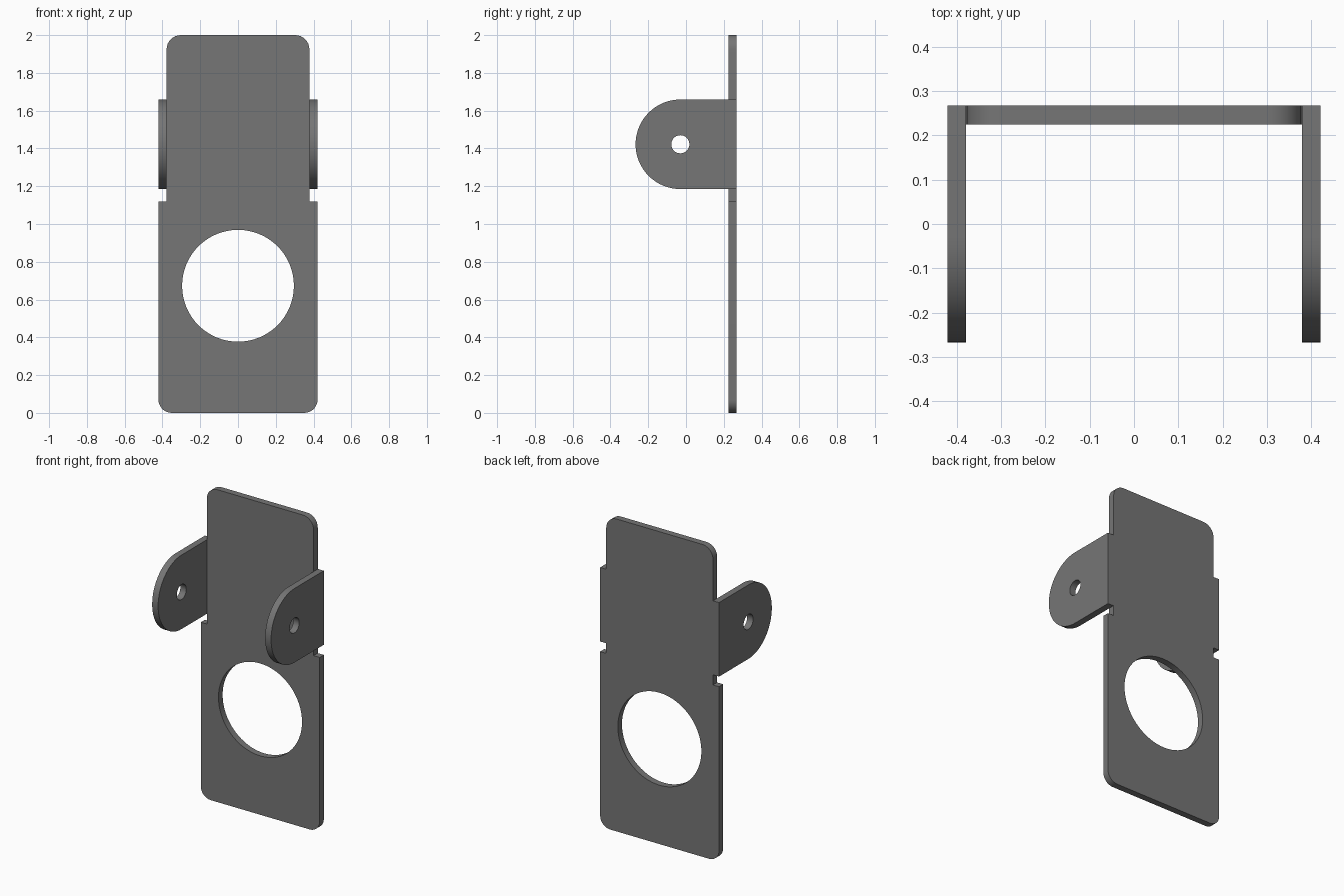
import bpy, bmesh
from math import sin, cos, radians
from mathutils import Vector

if "Cube" in bpy.data.objects:
    bpy.data.objects.remove(bpy.data.objects["Cube"])

T = 0.042         # sheet thickness
BACK = 0.267      # rear face of the plate

# Dark grey metal
metal = bpy.data.materials.new("dark_metal")
metal.diffuse_color = (0.18, 0.18, 0.18, 1)
metal.use_nodes = True
metal.node_tree.nodes["Principled BSDF"].inputs["Base Color"].default_value = metal.diffuse_color


def arc(cx, cy, r, a0, a1, n):
    """Points along an arc, angles in degrees."""
    return [(cx + r * cos(radians(a0 + (a1 - a0) * i / n)),
             cy + r * sin(radians(a0 + (a1 - a0) * i / n))) for i in range(n + 1)]


def circle(cx, cy, r, n):
    return arc(cx, cy, r, 0, 360, n)[:-1]


def sheet(name, loops, place, direction):
    """Fill an outline with holes and give it thickness along direction."""
    bm = bmesh.new()
    edges = []
    for loop in loops:
        vs = [bm.verts.new(place(*p)) for p in loop]
        edges += [bm.edges.new((vs[i - 1], vs[i])) for i in range(len(vs))]
    bmesh.ops.triangle_fill(bm, use_beauty=True, use_dissolve=False, edges=edges)
    ext = bmesh.ops.extrude_face_region(bm, geom=bm.faces[:], use_keep_orig=True)
    moved = [g for g in ext["geom"] if isinstance(g, bmesh.types.BMVert)]
    bmesh.ops.translate(bm, verts=moved, vec=Vector(direction) * T)
    bmesh.ops.recalc_face_normals(bm, faces=bm.faces[:])
    me = bpy.data.meshes.new(name)
    bm.to_mesh(me)
    bm.free()
    me.materials.append(metal)
    ob = bpy.data.objects.new(name, me)
    bpy.context.collection.objects.link(ob)
    bpy.ops.object.select_all(action='DESELECT')
    ob.select_set(True)
    bpy.context.view_layer.objects.active = ob
    bpy.ops.object.shade_smooth_by_angle(angle=radians(30))
    return ob


# Back plate: wide lower half, relief notches, narrower top, large round hole
half = (arc(0.351, 0.07, 0.07, -90, 0, 8)
        + [(0.421, 1.12), (0.378, 1.12), (0.378, 1.186), (0.378, 1.658)]
        + arc(0.303, 1.925, 0.075, 0, 90, 8))
outline = half + [(-x, z) for x, z in reversed(half)]
sheet("back_plate", [outline, circle(0, 0.673, 0.296, 64)],
      lambda x, z: (x, BACK - T, z), (0, 1, 0))

# Side ears: rounded front end with a pin hole
R, CY, CZ = 0.237, -0.03, 1.422
ear = [(BACK, CZ + R)] + arc(CY, CZ, R, 90, 270, 32) + [(BACK, CZ - R)]
for side, label in ((-1, "left"), (1, "right")):
    sheet(label + "_ear", [ear, circle(CY, CZ, 0.048, 32)],
          lambda y, z: (side * 0.379, y, z), (side, 0, 0))
